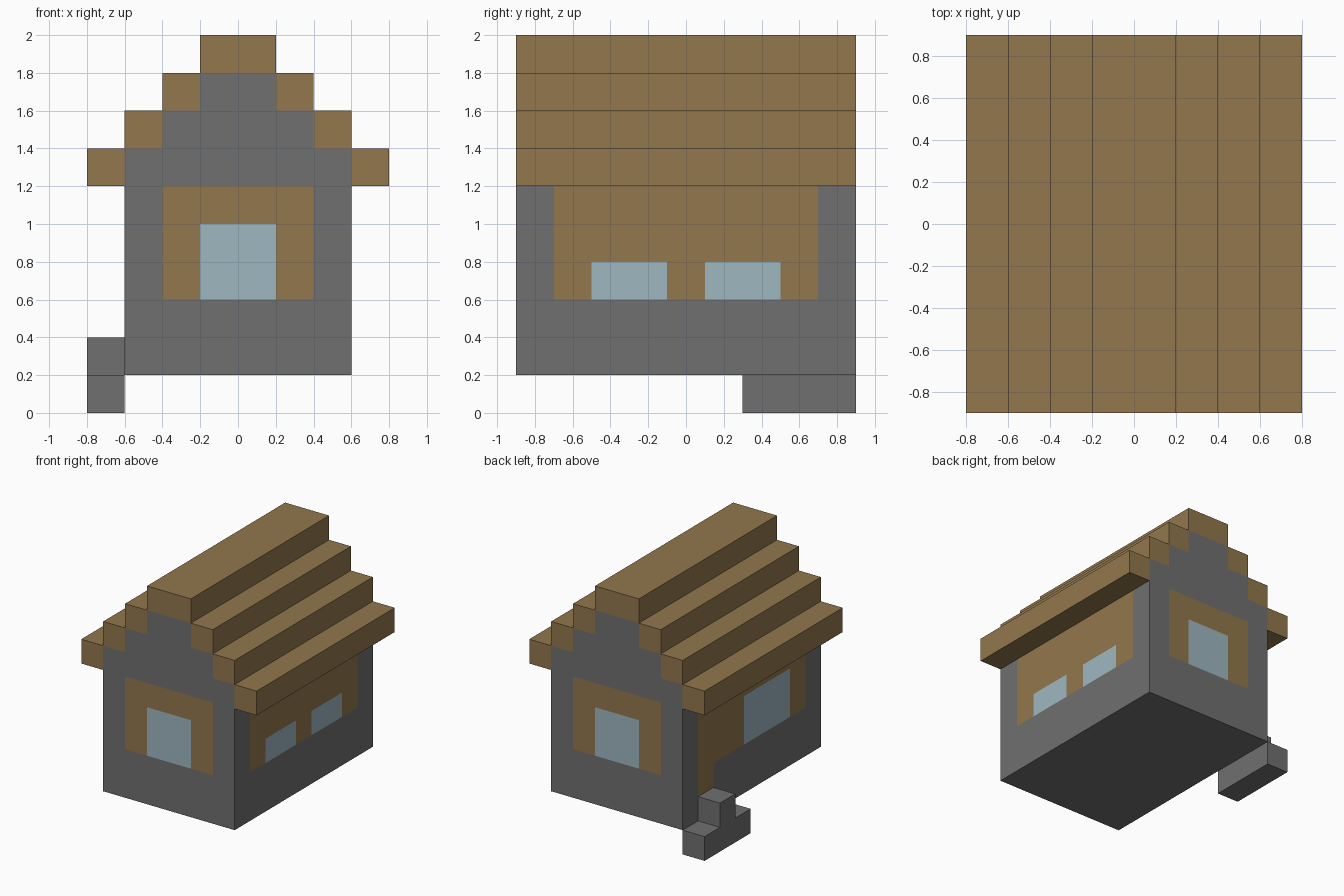
import bpy, bmesh
from mathutils import Vector

cube = bpy.data.objects.get("Cube")
if cube:
    bpy.data.objects.remove(cube, do_unlink=True)


def material(name, rgb):
    mat = bpy.data.materials.new(name)
    mat.use_nodes = True
    colour = (*rgb, 1)
    mat.diffuse_color = colour
    bsdf = next(n for n in mat.node_tree.nodes if n.type == 'BSDF_PRINCIPLED')
    bsdf.inputs["Base Color"].default_value = colour
    bsdf.inputs["Roughness"].default_value = 0.9
    return mat


stone = material("grey_stone", (0.162, 0.162, 0.162))
wood = material("brown_wood", (0.287, 0.184, 0.074))
glass = material("pale_blue_glass", (0.337, 0.474, 0.527))


def finish(name, bm, mats):
    bmesh.ops.recalc_face_normals(bm, faces=bm.faces)
    mesh = bpy.data.meshes.new(name)
    bm.to_mesh(mesh)
    bm.free()
    for mat in mats:
        mesh.materials.append(mat)
    obj = bpy.data.objects.new(name, mesh)
    bpy.context.collection.objects.link(obj)
    return obj


def prism(points, offset):
    """Closed profile swept along an offset vector."""
    bm = bmesh.new()
    face = bm.faces.new([bm.verts.new(p) for p in points])
    swept = bmesh.ops.extrude_face_region(bm, geom=[face], use_keep_orig=True)
    verts = [g for g in swept["geom"] if isinstance(g, bmesh.types.BMVert)]
    bmesh.ops.translate(bm, verts=verts, vec=offset)
    return bm


def block(name, x0, x1, y0, y1, z0, z1, mat):
    points = [(x0, y0, z0), (x1, y0, z0), (x1, y0, z1), (x0, y0, z1)]
    return finish(name, prism(points, Vector((0, y1 - y0, 0))), [mat])


# House walls with stepped gables
right_half = [(0.6, 0.2), (0.6, 1.4), (0.4, 1.4), (0.4, 1.6), (0.2, 1.6), (0.2, 1.8)]
outline = right_half + [(-x, z) for x, z in reversed(right_half)]
walls = prism([(x, -0.9, z) for x, z in outline], Vector((0, 1.8, 0)))

# Cut the walls on the panel and window lines
cuts = {0: (-0.4, -0.2, 0.2, 0.4),
        1: (-0.7, -0.5, -0.1, 0.1, 0.5, 0.7),
        2: (0.4, 0.6, 0.8, 1.0, 1.2)}
for axis, places in cuts.items():
    normal = Vector((0, 0, 0))
    normal[axis] = 1
    for place in places:
        geom = walls.verts[:] + walls.edges[:] + walls.faces[:]
        bmesh.ops.bisect_plane(walls, geom=geom, dist=1e-5,
                               plane_co=normal * place, plane_no=normal)

# Painted areas per wall: low edge, high edge, bottom, top, material slot
WOOD, GLASS = 1, 2
gable = [(-0.4, 0.4, 0.6, 1.2, WOOD), (-0.2, 0.2, 0.6, 1.0, GLASS)]
side = [(-0.7, 0.7, 0.6, 1.2, WOOD)]
window_pair = side + [(-0.5, -0.1, 0.6, 0.8, GLASS), (0.1, 0.5, 0.6, 0.8, GLASS)]
door_side = side + [(0.5, 0.7, 0.4, 1.2, WOOD), (-0.5, 0.1, 0.6, 1.0, GLASS)]

bmesh.ops.recalc_face_normals(walls, faces=walls.faces)
walls.normal_update()
for face in walls.faces:
    n, c = face.normal, face.calc_center_median()
    if abs(n.y) > 0.9:
        across, areas = c.x, gable
    elif abs(n.x) > 0.9:
        across, areas = c.y, window_pair if n.x > 0 else door_side
    else:
        continue
    for low, high, bottom, top, slot in areas:
        if low < across < high and bottom < c.z < top:
            face.material_index = slot
finish("house_walls", walls, [stone, wood, glass])

# Stepped roof beams
for label, sign in (("left", 1), ("right", -1)):
    for i in range(3):
        inner, bottom = 0.6 - 0.2 * i, 1.2 + 0.2 * i
        x0, x1 = sorted((sign * inner, sign * (inner + 0.2)))
        block(f"roof_beam_{label}_{i + 1}", x0, x1, -0.9, 0.9, bottom, bottom + 0.2, wood)
block("roof_ridge", -0.2, 0.2, -0.9, 0.9, 1.8, 2.0, wood)

# Doorsteps
steps = [(0.3, 0), (0.9, 0), (0.9, 0.2), (0.7, 0.2), (0.7, 0.4), (0.5, 0.4), (0.5, 0.2), (0.3, 0.2)]
finish("door_steps", prism([(-0.8, y, z) for y, z in steps], Vector((0.2, 0, 0))), [stone])
